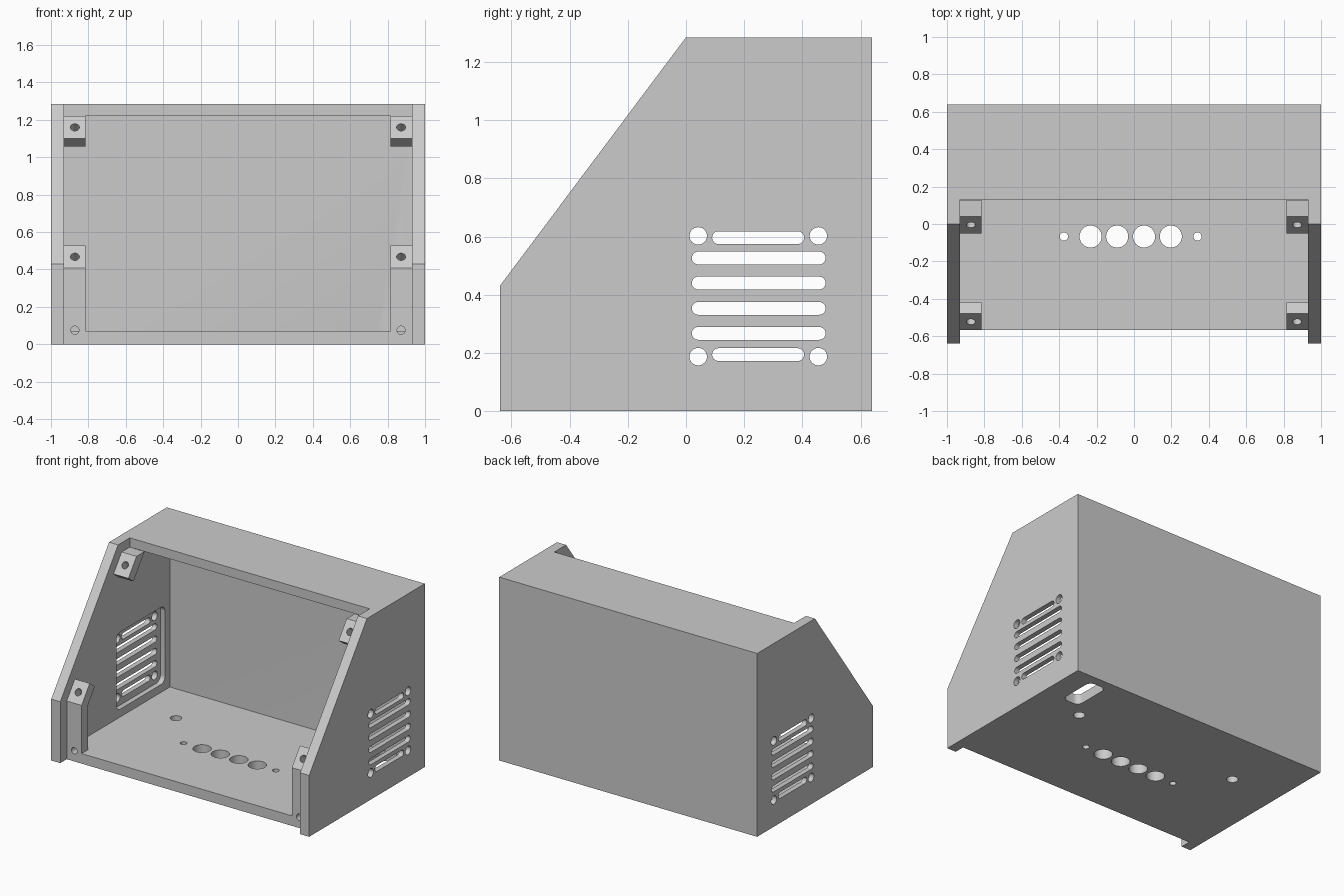
import bpy, bmesh, math
from mathutils import Vector

if "Cube" in bpy.data.objects:
    bpy.data.objects.remove(bpy.data.objects["Cube"])

X, Y, Z = Vector((1, 0, 0)), Vector((0, 1, 0)), Vector((0, 0, 1))
SLOPE = Vector((0, 0.64, 0.855)).normalized()      # direction up the sloped front
INWARD = Vector((0, SLOPE.z, -SLOPE.y))            # into the case from the slope


def rounded(cx, cy, w, h, r, n=8):
    """Outline of a rounded rectangle; also makes slots and circles."""
    pts = []
    for k, (sx, sy) in enumerate([(1, 1), (-1, 1), (-1, -1), (1, -1)]):
        for i in range(n + 1):
            a = math.pi / 2 * (k + i / n)
            p = Vector((cx + sx * (w / 2 - r) + r * math.cos(a),
                        cy + sy * (h / 2 - r) + r * math.sin(a)))
            if not pts or ((p - pts[-1]).length > 1e-5 and (p - pts[0]).length > 1e-5):
                pts.append(p)
    return pts


def circle(cx, cy, r):
    return rounded(cx, cy, 2 * r, 2 * r, r)


def prism(bm, pts, o, u, v, w):
    """Extrude an outline drawn in the u, v plane at o along vector w."""
    o = Vector(o)
    low = [bm.verts.new(o + u * a + v * b) for a, b in pts]
    high = [bm.verts.new(p.co + w) for p in low]
    bm.faces.new(low)
    bm.faces.new(high)
    for i in range(len(low)):
        j = (i + 1) % len(low)
        bm.faces.new((low[i], low[j], high[j], high[i]))


def finish(bm, name):
    bmesh.ops.recalc_face_normals(bm, faces=bm.faces)
    mesh = bpy.data.meshes.new(name)
    bm.to_mesh(mesh)
    bm.free()
    ob = bpy.data.objects.new(name, mesh)
    bpy.context.collection.objects.link(ob)
    return ob


def combine(target, bm, name, operation):
    """Apply a boolean with the given part and discard the helper."""
    tool = finish(bm, name)
    tool.hide_render = True
    mod = target.modifiers.new(name, 'BOOLEAN')
    mod.operation = operation
    mod.solver = 'EXACT'
    mod.object = tool
    bpy.context.view_layer.objects.active = target
    bpy.ops.object.modifier_apply(modifier=mod.name)
    bpy.data.objects.remove(tool)


# Outer body with sloped front
bm = bmesh.new()
prism(bm, [(-.64, 0), (.64, 0), (.64, 1.285), (0, 1.285), (-.64, .43)],
      (-1, 0, 0), Y, Z, X * 2)
case = finish(bm, "enclosure_body")

# Hollow inside, open at the front, with recessed floor and top edges
bm = bmesh.new()
prism(bm, [(-.8, -.1), (-.568, -.1), (-.568, .07), (.574, .07), (.574, 1.22),
           (.13, 1.22), (.13, 1.4), (-.8, 1.4)], (-.93, 0, 0), Y, Z, X * 1.86)
combine(case, bm, "cavity", 'DIFFERENCE')

# Panel mounting tabs: upper blocks and lower bent columns
bm = bmesh.new()
upper = [(.04, 1.22), (-.05, 1.1), (.007, 1.057), (.129, 1.22)]
lower = [(-.568, .04), (-.568, .408), (-.478, .528), (-.421, .485),
         (-.497, .383), (-.497, .04)]
for x in (-.95, .815):
    for outline in (upper, lower):
        prism(bm, outline, (x, 0, 0), Y, Z, X * .135)
combine(case, bm, "mounting_tabs", 'UNION')

# Square fan pockets on the inner side walls
bm = bmesh.new()
for x in (-.965, .9):
    prism(bm, rounded(.25, .395, .54, .54, .045), (x, 0, 0), Y, Z, X * .065)
combine(case, bm, "fan_pockets", 'DIFFERENCE')

bm = bmesh.new()
# Vent slots and fan screw holes through both side walls
vents = [rounded(.25, z, .46, .044, .022) for z in (.267, .353, .44, .526)]
vents += [rounded(.248, z, .316, .044, .022) for z in (.194, .596)]
vents += [circle(y, z, .03) for y in (.042, .455) for z in (.187, .602)]
for outline in vents:
    prism(bm, outline, (-1.1, 0, 0), Y, Z, X * 2.2)

# Floor openings: control holes, guide holes, side holes and cable slot
floor = [circle(x, -.067, .059) for x in (-.232, -.09, .054, .197)]
floor += [circle(x, -.067, .022) for x in (-.375, .34)]
floor += [circle(x, .213, .037) for x in (-.63, .63)]
floor.append(rounded(.78, .44, .13, .27, .04))
for outline in floor:
    prism(bm, outline, (0, 0, -.05), X, Y, Z * .15)

# Panel screw holes in the tabs and at the foot of each column
for x in (-.872, .872):
    for y, z in ((-.005, 1.16), (-.523, .468)):
        prism(bm, circle(0, 0, .024), Vector((x, y, z)) - INWARD * .12,
              X, SLOPE, INWARD * .24)
    prism(bm, circle(x, .075, .022), (0, -.62, 0), X, Z, Y * .15)
combine(case, bm, "holes", 'DIFFERENCE')

# Smooth hole walls, sharp corners
bpy.ops.object.select_all(action='DESELECT')
case.select_set(True)
bpy.context.view_layer.objects.active = case
bpy.ops.object.shade_smooth_by_angle(angle=math.radians(30))
